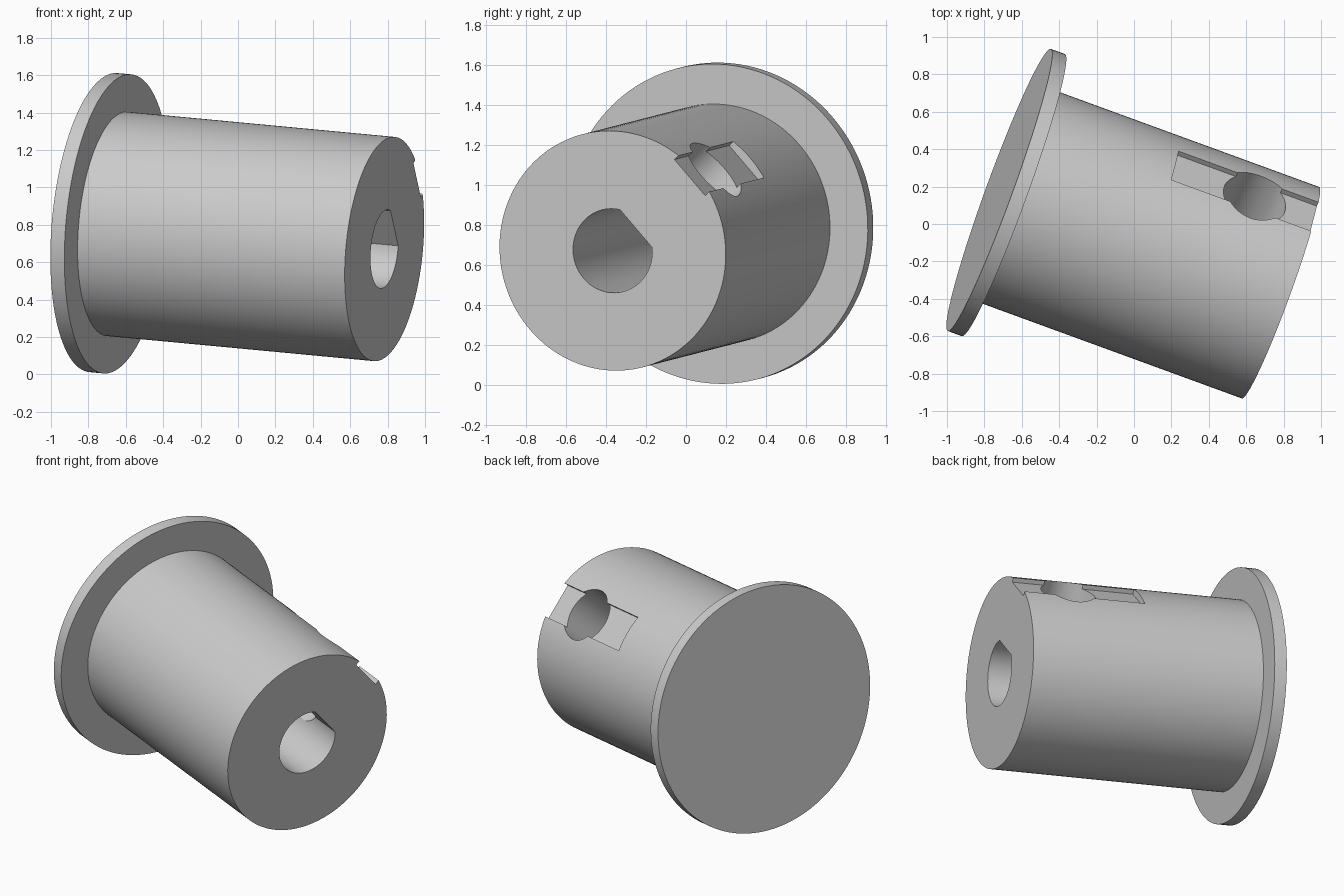
import bpy, bmesh, math
from mathutils import Matrix, Vector

cube = bpy.data.objects.get("Cube")
if cube:
    bpy.data.objects.remove(cube, do_unlink=True)

# Main sizes
LENGTH, BARREL_R, FLANGE_R, FLANGE_T = 1.606, 0.602, 0.803, 0.08
BORE_R, BORE_FLAT, BORE_DEPTH = 0.211, 0.17, 1.4
SLOT_LEN, SLOT_W, SLOT_FLOOR = 0.8, 0.24, 0.56
HOLE_R, HOLE_FROM_END = 0.175, 0.335
SIDE = math.radians(41)          # direction of the slot around the axis

# Tilted frame: local z runs along the barrel, local x stays level
axis = Vector((0.936, -0.342, -0.088)).normalized()
level = Vector((0, 0, 1)).cross(axis).normalized()
upward = axis.cross(level)
pose = Matrix((level, upward, axis)).transposed().to_4x4()
pose.translation = (-0.72, 0.182, 0.812)
turn = Matrix.Rotation(SIDE, 4, 'Z')

grey = bpy.data.materials.new("plain grey")
grey.use_nodes = True
grey.diffuse_color = (0.6, 0.6, 0.6, 1)
grey.node_tree.nodes["Principled BSDF"].inputs["Base Color"].default_value = (0.6, 0.6, 0.6, 1)


def make_object(name, bm):
    bmesh.ops.recalc_face_normals(bm, faces=bm.faces)
    mesh = bpy.data.meshes.new(name)
    bm.to_mesh(mesh)
    bm.free()
    mesh.materials.append(grey)
    obj = bpy.data.objects.new(name, mesh)
    bpy.context.collection.objects.link(obj)
    obj.matrix_world = pose
    return obj


def cylinder(name, radius, z0, z1, sides=128, place=Matrix()):
    bm = bmesh.new()
    bmesh.ops.create_cone(bm, cap_ends=True, segments=sides, radius1=radius, radius2=radius,
                          depth=z1 - z0,
                          matrix=place @ Matrix.Translation((0, 0, (z0 + z1) / 2)))
    return make_object(name, bm)


def select_only(obj):
    bpy.ops.object.select_all(action='DESELECT')
    obj.select_set(True)
    bpy.context.view_layer.objects.active = obj


# Solid parts
flange = cylinder("flange", FLANGE_R, 0, FLANGE_T)
barrel = cylinder("barrel", BARREL_R, FLANGE_T / 2, LENGTH)

# D-shaped shaft bore: a round profile cut by one flat facing the slot
bm = bmesh.new()
half = math.acos(BORE_FLAT / BORE_R)
steps = 80
ring = []
for i in range(steps + 1):
    a = SIDE + half + (2 * math.pi - 2 * half) * i / steps
    ring.append(bm.verts.new((BORE_R * math.cos(a), BORE_R * math.sin(a), LENGTH - BORE_DEPTH)))
face = bm.faces.new(ring)
top = bmesh.ops.extrude_face_region(bm, geom=[face])["geom"]
bmesh.ops.translate(bm, vec=(0, 0, BORE_DEPTH + 0.1),
                    verts=[v for v in top if isinstance(v, bmesh.types.BMVert)])
bore = make_object("bore_cutter", bm)

# Shallow flat slot open at the free end
bm = bmesh.new()
size = Matrix.Diagonal((0.2, SLOT_W, SLOT_LEN + 0.1, 1))
centre = Matrix.Translation((SLOT_FLOOR + 0.1, 0, LENGTH - SLOT_LEN / 2 + 0.05))
bmesh.ops.create_cube(bm, size=1, matrix=turn @ centre @ size)
slot = make_object("slot_cutter", bm)

# Radial screw hole from the slot into the bore
radial = turn @ Matrix.Translation((0, 0, LENGTH - HOLE_FROM_END)) @ Matrix.Rotation(math.pi / 2, 4, 'Y')
hole = cylinder("hole_cutter", HOLE_R, 0.02, 0.8, 80, radial)

# Cut the barrel
select_only(barrel)
for cutter in (bore, slot, hole):
    cutter.hide_render = True
    mod = barrel.modifiers.new(cutter.name, 'BOOLEAN')
    mod.operation = 'DIFFERENCE'
    mod.solver = 'EXACT'
    mod.object = cutter
    bpy.context.view_layer.update()
    bpy.ops.object.modifier_apply(modifier=mod.name)
for cutter in (bore, slot, hole):
    bpy.data.objects.remove(cutter, do_unlink=True)

for part in (flange, barrel):
    select_only(part)
    bpy.ops.object.shade_smooth_by_angle(angle=math.radians(25))
